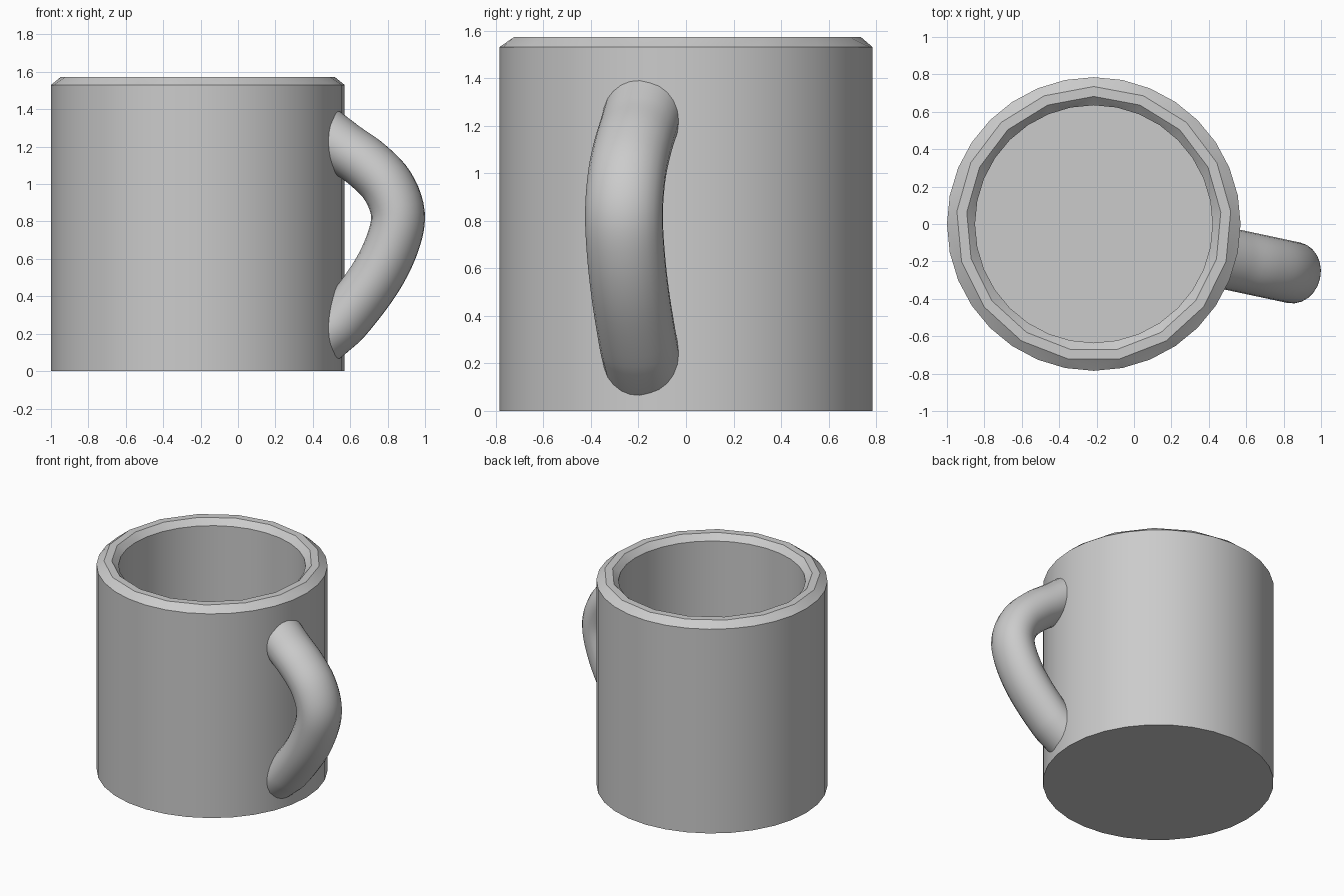
import bpy, bmesh, math
from mathutils import Vector

cube = bpy.data.objects.get("Cube")
if cube:
    bpy.data.objects.remove(cube, do_unlink=True)

grey = bpy.data.materials.new("plain_grey")
grey.use_nodes = True
colour = (0.6, 0.6, 0.6, 1)
grey.diffuse_color = colour
grey.node_tree.nodes["Principled BSDF"].inputs["Base Color"].default_value = colour

CENTRE = Vector((-0.215, 0, 0))


def ring(bm, points):
    """Add a closed loop of vertices; return its edges and vertices."""
    verts = [bm.verts.new(p) for p in points]
    edges = [bm.edges.new((a, b)) for a, b in zip(verts, verts[1:] + verts[:1])]
    return edges, verts


def circle(radius, z, sides, start=0.0):
    return [CENTRE + Vector((radius * math.cos(start + math.tau * i / sides),
                             radius * math.sin(start + math.tau * i / sides), z))
            for i in range(sides)]


def skin(name, loops):
    """Bridge successive loops, cap both ends and shade smooth by angle."""
    bm = bmesh.new()
    rings = [ring(bm, points) for points in loops]
    for (a, _), (b, _) in zip(rings, rings[1:]):
        bmesh.ops.bridge_loops(bm, edges=a + b)
    bm.faces.new(rings[0][1])
    bm.faces.new(rings[-1][1])
    bmesh.ops.recalc_face_normals(bm, faces=bm.faces)
    mesh = bpy.data.meshes.new(name)
    bm.to_mesh(mesh)
    bm.free()
    mesh.materials.append(grey)
    obj = bpy.data.objects.new(name, mesh)
    bpy.context.collection.objects.link(obj)
    bpy.ops.object.select_all(action="DESELECT")
    obj.select_set(True)
    bpy.context.view_layer.objects.active = obj
    bpy.ops.object.shade_smooth_by_angle(angle=math.radians(30))
    return obj


# Hollow cup: round walls with a coarser, chamfered rim
SIDES, RIM_SIDES = 32, 17
skin("cup", [
    circle(0.785, 0, SIDES),
    circle(0.785, 1.53, SIDES),
    circle(0.735, 1.573, RIM_SIDES, math.pi / 2),
    circle(0.682, 1.573, RIM_SIDES, math.pi / 2),
    circle(0.635, 1.53, SIDES),
    circle(0.635, 0.13, SIDES),
])

# Handle: oval section swept along a bent path, ends cut upright inside the wall
path = [(0.47, 1.265), (0.57, 1.19), (0.69, 1.105), (0.80, 0.99), (0.855, 0.84),
        (0.825, 0.68), (0.73, 0.49), (0.57, 0.28), (0.47, 0.19)]
outward = Vector((0.978, -0.208, 0))
sideways = Vector((0.208, 0.978, 0))
up = Vector((0, 0, 1))


def on_path(x, z):
    return Vector((x, -0.2 - 0.213 * (x - 0.57), z))


def spline(points, steps=5):
    """Smooth curve through the points."""
    pts = [2 * points[0] - points[1]] + points + [2 * points[-1] - points[-2]]
    out = []
    for a, b, c, d in zip(pts, pts[1:], pts[2:], pts[3:]):
        for k in range(steps):
            t = k / steps
            out.append(0.5 * (2 * b + (c - a) * t + (2 * a - 5 * b + 4 * c - d) * t * t
                              + (3 * b - a - 3 * c + d) * t ** 3))
    return out + [points[-1]]


def oval(centre, normal, height):
    return [centre + sideways * 0.165 * math.cos(math.tau * i / 24)
            + normal * height * math.sin(math.tau * i / 24) for i in range(24)]


line = spline([on_path(x, z) for x, z in path])
sections = [oval(line[0], up, 0.18)]
for before, here, after in zip(line[3:], line[4:], line[5:-3]):
    normal = sideways.cross(after - before).normalized()
    sections.append(oval(here, -normal if normal.dot(outward) < 0 else normal, 0.143))
sections.append(oval(line[-1], -up, 0.185))
skin("handle", sections)
